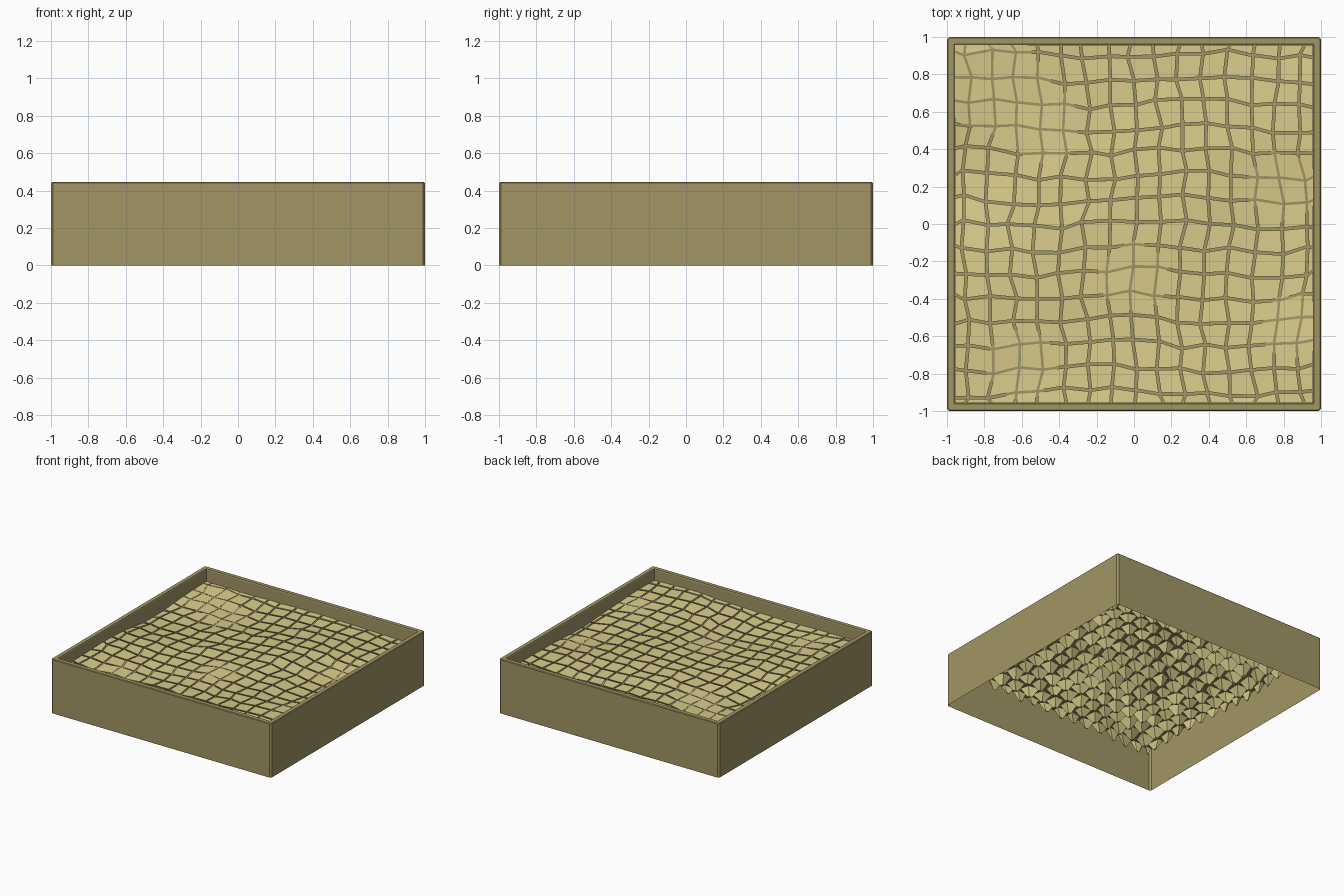
import bpy, bmesh, math, random

if "Cube" in bpy.data.objects:
    bpy.data.objects.remove(bpy.data.objects["Cube"])

random.seed(4)
N = 15          # grid lines across the paving
HALF = 0.96     # inner half width of the frame


def material(name, rgb):
    m = bpy.data.materials.new(name)
    m.diffuse_color = (*rgb, 1)
    m.use_nodes = True
    m.node_tree.nodes["Principled BSDF"].inputs["Base Color"].default_value = m.diffuse_color
    return m


dark = material("mortar_brown", (0.36, 0.305, 0.13))
light = material("stone_tan", (0.70, 0.61, 0.26))


def add_object(name, verts, faces, mat):
    me = bpy.data.meshes.new(name)
    me.from_pydata(verts, [], faces)
    bm = bmesh.new()
    bm.from_mesh(me)
    bmesh.ops.recalc_face_normals(bm, faces=bm.faces[:])
    bm.to_mesh(me)
    bm.free()
    me.materials.append(mat)
    ob = bpy.data.objects.new(name, me)
    bpy.context.collection.objects.link(ob)
    return ob


def bump(x, y, cx, cy, r):
    return math.exp(-((x - cx) ** 2 + (y - cy) ** 2) / r ** 2)


# Uneven ground height, sagging along the left edge
def ground(x, y):
    z = 0.345 + 0.009 * math.sin(4.1 * x + 1.3 * y) + 0.007 * math.sin(4.7 * y - 2.2 * x + 1)
    return z - 0.03 * bump(x, y, -1, 0.25, 0.35) - 0.012 * bump(x, y, 0.75, 0.1, 0.3)


# Depth of the mortar below the stones, almost flush in a few patches
def mortar_depth(x, y):
    patches = [(-0.8, 0.8, 0.4), (0, -0.28, 0.27), (-0.6, -0.75, 0.27),
               (0.8, 0.2, 0.27), (0.85, -0.55, 0.25), (-0.45, 0.5, 0.2)]
    return 0.022 - 0.019 * min(1, 1.2 * sum(bump(x, y, *p) for p in patches))


# Shared jittered grid of stone corners
lines = [-HALF] + [-0.9 + 1.8 * k / (N - 1) for k in range(N)] + [HALF]
M = len(lines)
nodes = {}
for i in range(M):
    for j in range(M):
        x, y = lines[i], lines[j]
        wx = 0.018 * math.sin(5 * y + 2 * x) + random.uniform(-0.016, 0.016)
        wy = 0.018 * math.sin(5 * x - 2 * y + 1) + random.uniform(-0.016, 0.016)
        if 0 < i < M - 1:
            x += wx
        if 0 < j < M - 1:
            y += wy
        nodes[i, j] = (x, y, ground(x, y) + random.uniform(-0.003, 0.003))

# Mortar sheet with a skirt rising to the frame
verts = [(x, y, z - mortar_depth(x, y)) for (x, y, z) in nodes.values()]
faces = [(i * M + j, (i + 1) * M + j, (i + 1) * M + j + 1, i * M + j + 1)
         for i in range(M - 1) for j in range(M - 1)]
border = ([i * M for i in range(M)] + [(M - 1) * M + j for j in range(1, M)] +
          [i * M + M - 1 for i in range(M - 2, -1, -1)] + list(range(M - 2, 0, -1)))
base = len(verts)
verts += [(verts[b][0], verts[b][1], 0.437) for b in border]
for k in range(len(border)):
    n = (k + 1) % len(border)
    faces.append((border[k], border[n], base + n, base + k))
add_object("mortar_bed", verts, faces, dark)

# Paving stones: flat tops, tapering to a blunt point below the mortar
verts, faces = [], []
for i in range(M - 1):
    for j in range(M - 1):
        b = len(verts)
        corners = [(i, j, 1, 1), (i + 1, j, -1, 1), (i + 1, j + 1, -1, -1), (i, j + 1, 1, -1)]
        cx = sum(nodes[c[:2]][0] for c in corners) / 4
        cy = sum(nodes[c[:2]][1] for c in corners) / 4
        depth = random.uniform(0.075, 0.095)
        top, bottom = [], []
        for a, c, sx, sy in corners:
            x, y, z = nodes[a, c]
            x += sx * (0.003 if a in (0, M - 1) else 0.007)
            y += sy * (0.003 if c in (0, M - 1) else 0.007)
            top.append((x, y, z))
            bottom.append((cx + (x - cx) * 0.2, cy + (y - cy) * 0.2, z - depth))
        verts += top + bottom
        faces += [(b, b + 1, b + 2, b + 3), (b + 7, b + 6, b + 5, b + 4)]
        faces += [(b + k, b + 4 + k, b + 4 + (k + 1) % 4, b + (k + 1) % 4) for k in range(4)]
add_object("paving_stones", verts, faces, light)

# Frame: thin outer wall, open underneath, with a chamfered rim
verts, faces = [], []
profile = [(1.0, 0.012, 0), (1.0, 0.012, 0.44), (0.995, 0.01, 0.445),
           (0.963, 0.004, 0.445), (HALF, 0.001, 0.437)]
for h, c, z in profile:
    for sx, sy in ((1, 1), (-1, 1), (-1, -1), (1, -1)):
        pair = [(sx * h, sy * (h - c), z), (sx * (h - c), sy * h, z)]
        verts += pair if sx * sy > 0 else pair[::-1]
for r in range(len(profile) - 1):
    for k in range(8):
        n = (k + 1) % 8
        faces.append((r * 8 + k, r * 8 + n, r * 8 + 8 + n, r * 8 + 8 + k))
add_object("frame", verts, faces, dark)
